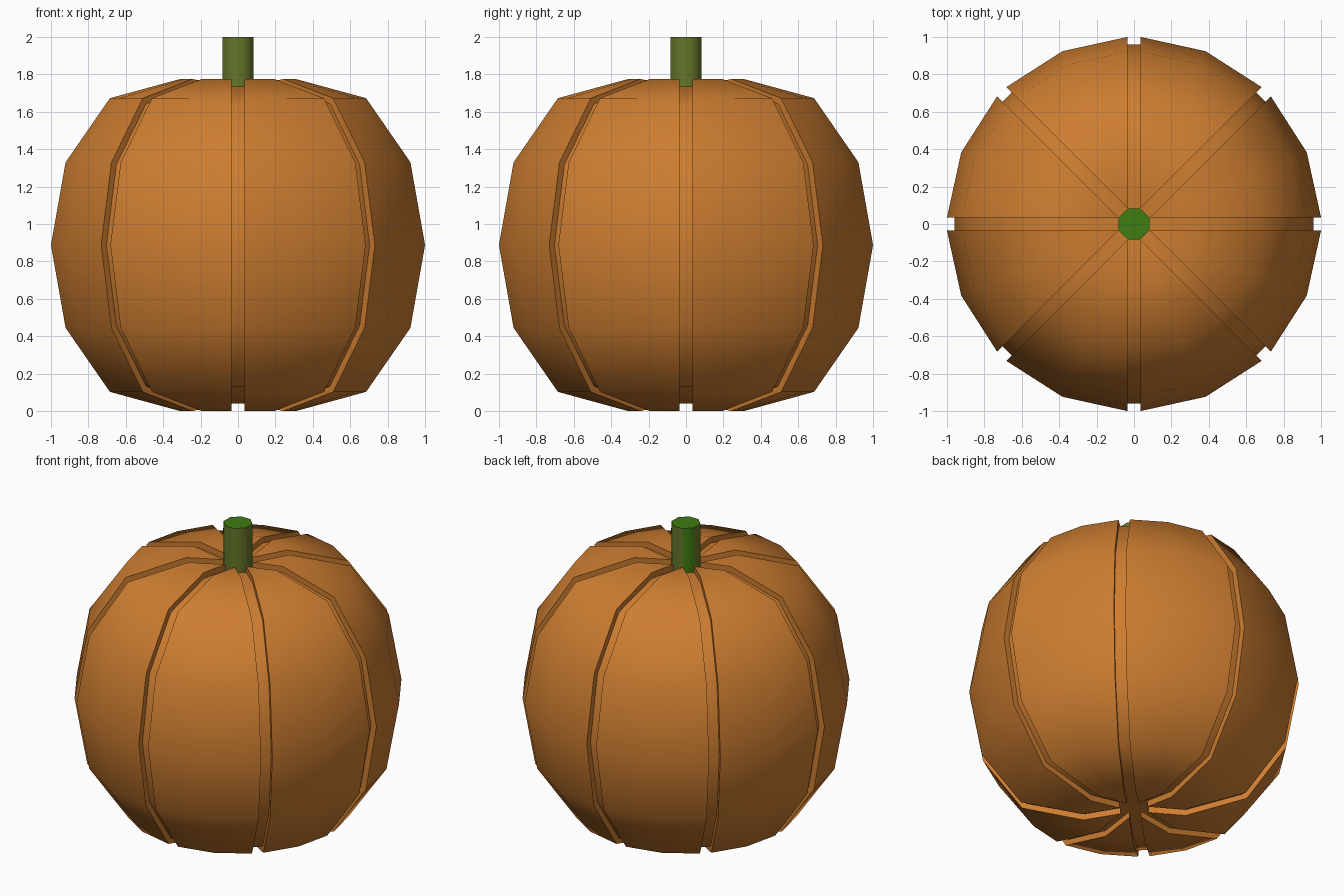
import bpy, bmesh, math
from mathutils import Vector

if "Cube" in bpy.data.objects:
    bpy.data.objects.remove(bpy.data.objects["Cube"])

def material(name, rgb):
    m = bpy.data.materials.new(name)
    m.diffuse_color = (*rgb, 1)
    m.use_nodes = True
    m.node_tree.nodes["Principled BSDF"].inputs["Base Color"].default_value = m.diffuse_color
    return m

orange = material("orange skin", (0.61, 0.205, 0.03))
olive = material("olive stem", (0.13, 0.18, 0.022))
green = material("green stem", (0.05, 0.20, 0.006))

def make_object(name, bm, mats, angle):
    bmesh.ops.remove_doubles(bm, verts=bm.verts, dist=0.0005)
    bmesh.ops.recalc_face_normals(bm, faces=bm.faces)
    me = bpy.data.meshes.new(name)
    bm.to_mesh(me)
    bm.free()
    for m in mats:
        me.materials.append(m)
    ob = bpy.data.objects.new(name, me)
    bpy.context.collection.objects.link(ob)
    bpy.ops.object.select_all(action='DESELECT')
    ob.select_set(True)
    bpy.context.view_layer.objects.active = ob
    bpy.ops.object.shade_smooth_by_angle(angle=math.radians(angle))
    return ob

LOBES = 8
STEP = 2 * math.pi / LOBES
W = 0.035                              # half width of a groove
R0 = W / math.tan(STEP / 2)            # radius where grooves meet
MID = 0.8875                           # height of the widest ring

# Half profiles (radius, height above the middle), mirrored to full ones
skin = [(1.0, 0), (0.922, 0.4425), (0.685, 0.785), (0.31, 0.8875), (R0, 0.855)]
floor = [(0.96, 0), (0.885, 0.43), (0.66, 0.755), (0.31, 0.8475), (R0, 0.815)]

def full(half):
    return [(r, MID - h) for r, h in half[:0:-1]] + [(r, MID + h) for r, h in half]

def edge(p, a, side):
    # point beside the groove that runs at angle a
    c, s = math.cos(a), math.sin(a)
    return Vector((p[0] * c - side * W * s, p[0] * s + side * W * c, p[1]))

def lobe_mid(p, a):
    r = max(math.hypot(R0, W), p[0]) if p[0] > R0 else math.hypot(R0, W)
    return Vector((r * math.cos(a), r * math.sin(a), p[1]))

def loft(bm, rails):
    # join neighbouring rails with quads, dropping collapsed corners
    for ra, rb in zip(rails, rails[1:]):
        for i in range(len(ra) - 1):
            pts = []
            for q in (ra[i], rb[i], rb[i + 1], ra[i + 1]):
                if all((q - o).length > 0.0005 for o in pts):
                    pts.append(q)
            bm.faces.new([bm.verts.new(q) for q in pts])

# Pumpkin body: eight lobes separated by channels
bm = bmesh.new()
S, F = full(skin), full(floor)
for k in range(LOBES):
    a = k * STEP
    rail = lambda prof, ang, side: [edge(p, ang, side) for p in prof]
    loft(bm, [rail(S, a, -1), rail(F, a, -1), rail(F, a, 1), rail(S, a, 1),
              [lobe_mid(p, a + STEP / 2) for p in S], rail(S, a + STEP, -1)])
# Close the hub at both ends
for p in (F[0], F[-1]):
    bm.faces.new([bm.verts.new(edge(p, k * STEP, 1)) for k in range(LOBES)])
make_object("pumpkin_body", bm, [orange], 50)

# Stem: octagonal prism with a green top and one green back side
bm = bmesh.new()
rings = [[bm.verts.new((0.09 * math.cos((k + .5) * STEP), 0.09 * math.sin((k + .5) * STEP), z))
          for k in range(8)] for z in (1.69, 2.0)]
for k in range(8):
    j = (k + 1) % 8
    bm.faces.new((rings[0][k], rings[0][j], rings[1][j], rings[1][k]))
for ring in rings:
    bm.faces.new(ring)
back = Vector((-1, 1, 0)).normalized()
bm.normal_update()
for f in bm.faces:
    f.material_index = 1 if abs(f.normal.z) > 0.5 or f.normal.dot(back) > 0.9 else 0
make_object("stem", bm, [olive, green], 50)
